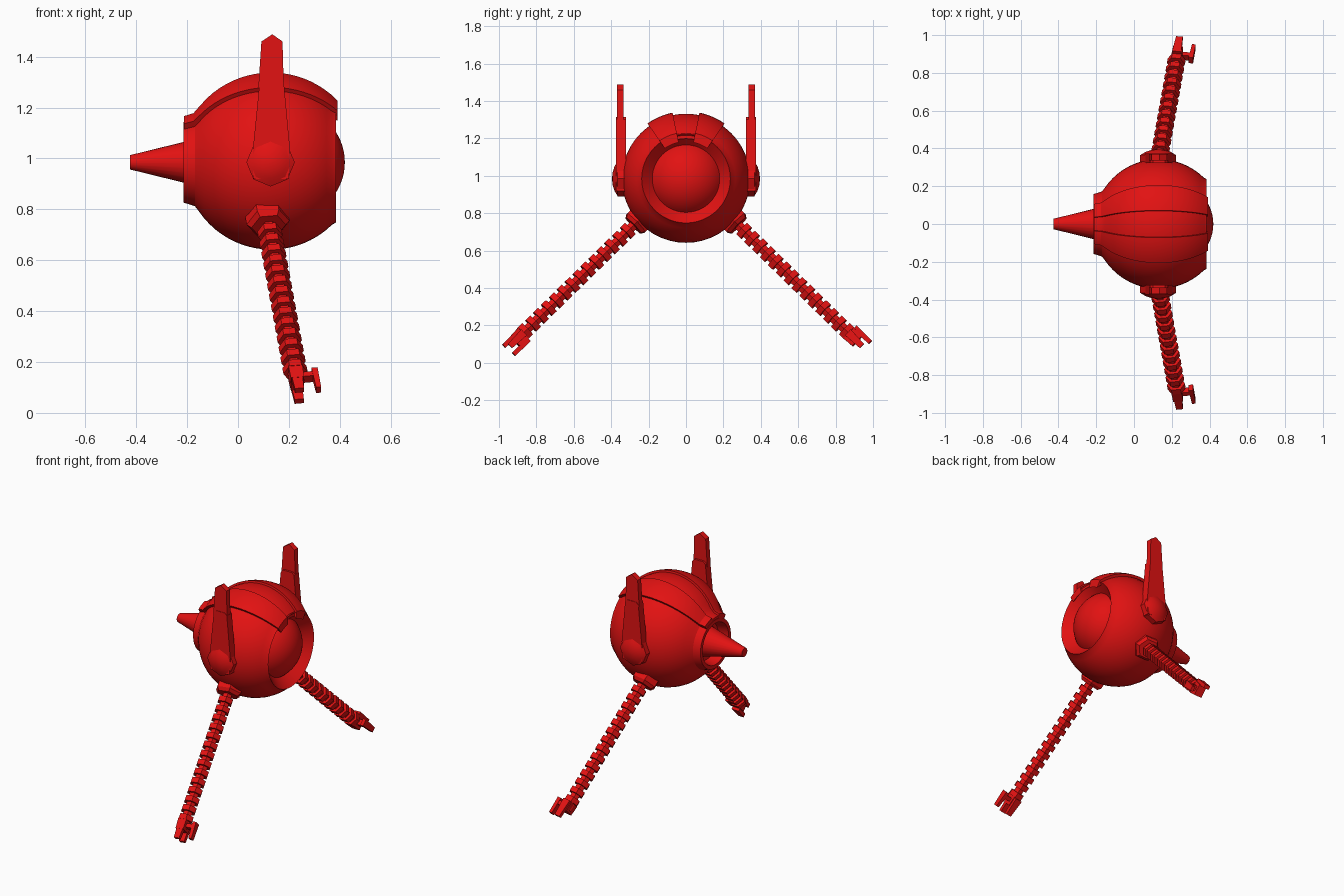
import bpy, bmesh, math
from mathutils import Vector

if "Cube" in bpy.data.objects:
    bpy.data.objects.remove(bpy.data.objects["Cube"])

red = bpy.data.materials.new("red")
red.diffuse_color = (0.76, 0.006, 0.006, 1)
red.use_nodes = True
red.node_tree.nodes["Principled BSDF"].inputs["Base Color"].default_value = red.diffuse_color
CX, CZ, R = 0.13, 0.985, 0.343


def finish(name, bm, smooth=True):
    bmesh.ops.remove_doubles(bm, verts=bm.verts, dist=1e-5)
    bmesh.ops.recalc_face_normals(bm, faces=bm.faces)
    me = bpy.data.meshes.new(name)
    bm.to_mesh(me)
    bm.free()
    me.materials.append(red)
    ob = bpy.data.objects.new(name, me)
    bpy.context.collection.objects.link(ob)
    if smooth:
        bpy.ops.object.select_all(action='DESELECT')
        ob.select_set(True)
        bpy.context.view_layer.objects.active = ob
        bpy.ops.object.shade_smooth_by_angle(angle=math.radians(30))
    return ob


def loft(bm, rings, closed=True, caps=True):
    """Skin a list of equal-length point rings."""
    rows = [[bm.verts.new(p) for p in ring] for ring in rings]
    n = len(rows[0])
    for a, b in zip(rows, rows[1:]):
        for i in range(n if closed else n - 1):
            j = (i + 1) % n
            bm.faces.new((a[i], a[j], b[j], b[i]))
    if caps:
        bm.faces.new(rows[0])
        bm.faces.new(rows[-1])


def lathe(name, profile, a0=0, a1=360, seg=48, sector=False):
    """Spin (x, radius) points about the body's x axis; angles start at the top."""
    bm = bmesh.new()
    rings = []
    for k in range(seg + 1):
        a = math.radians(a0 + (a1 - a0) * k / seg)
        rings.append([(x, r * math.sin(a), CZ + r * math.cos(a)) for x, r in profile])
    loft(bm, rings, closed=sector, caps=sector)
    bmesh.ops.dissolve_degenerate(bm, dist=1e-5, edges=bm.edges)
    return finish(name, bm)


def arc(x0, x1, rad, n=20):
    pts = []
    for i in range(n + 1):
        x = x0 + (x1 - x0) * i / n
        pts.append((x, math.sqrt(rad * rad - (x - CX) ** 2)))
    return pts


# Round body with a rear collar and a dished front rim
lathe("body", [(-0.15, 0), (-0.15, 0.12), (-0.215, 0.135), (-0.215, 0.158), (-0.17, 0.172)]
      + arc(-0.155, 0.37, R, 24) + [(0.385, 0.237), (0.325, 0.18), (0.325, 0)])

# Domed eye
RE = 0.22
lathe("eye", [(0.42 - RE + RE * math.cos(t), RE * math.sin(t))
              for t in [math.radians(57 * i / 10) for i in range(11)]])

# Rear nozzle
lathe("nozzle", [(-0.425, 0), (-0.425, 0.028), (-0.14, 0.098), (-0.14, 0)], seg=24)


# Raised shell plates along the top
def plate(name, a0, a1, t):
    outer = [(-0.213, 0.168 + t), (-0.175, 0.18 + t)] + arc(-0.15, 0.375 + t, R + t)
    inner = arc(0.375 + t, -0.15, R - 0.015) + [(-0.175, 0.16), (-0.213, 0.15)]
    lathe(name, outer + inner, a0, a1, 8, True)


plate("centre_plate", -11.5, 11.5, 0.004)
plate("side_plate_right", 11.5, 35, 0.017)
plate("side_plate_left", -35, -11.5, 0.017)


def prism(name, outline, y0, y1, s):
    bm = bmesh.new()
    loft(bm, [[(x, s * y, z) for x, z in outline] for y in (y0, y1)])
    return finish(name, bm, False)


def bar(bm, frame, sections, sides=6, rot=0):
    """Many-sided solid along the frame's axis; sections are (distance, half u, half v, u, v)."""
    o, eu, ev, ed = frame
    rings = []
    for w, ru, rv, cu, cv in sections:
        ring = []
        for i in range(sides):
            a = 2 * math.pi * i / sides + rot
            ring.append(o + ed * w + eu * (cu + ru * math.cos(a)) + ev * (cv + rv * math.sin(a)))
        rings.append(ring)
    loft(bm, rings)


Q = math.pi / 4
K = math.sqrt(2)
for s, side in ((-1, "left"), (1, "right")):
    # Upright ear: lower fin, upper blade and hinge cap
    prism("ear_fin_" + side, [(0.06, 0.92), (0.2, 0.92), (0.205, 1.03), (0.18, 1.3),
                              (0.165, 1.315), (0.1, 1.315), (0.085, 1.3), (0.058, 1.03)],
          0.322, 0.373, s)
    prism("ear_blade_" + side, [(0.08, 1.28), (0.18, 1.28), (0.175, 1.46),
                                (0.135, 1.488), (0.092, 1.46)], 0.335, 0.37, s)
    bm = bmesh.new()
    rings = []
    for y, r in ((0.30, 0.095), (0.365, 0.095), (0.382, 0.066), (0.392, 0.035), (0.395, 0.008)):
        rings.append([(0.128 + r * math.cos(k * Q), s * y, 0.985 + r * math.sin(k * Q))
                      for k in range(8)])
    loft(bm, rings)
    finish("ear_hinge_" + side, bm)

    # Limb frame: u across, v upper side, d along the limb
    start, end = Vector((0.115, s * 0.25, 0.765)), Vector((0.232, s * 0.905, 0.125))
    d = (end - start).normalized()
    u = Vector((1, 0, 0))
    u = (u - d * u.dot(d)).normalized()
    v = d.cross(u)
    if v.z < 0:
        v = -v
    f = (start, u, v, d)
    length = (end - start).length

    # Six-sided socket
    bm = bmesh.new()
    bar(bm, f, [(-0.04, 0.085, 0.08, 0, 0), (0.025, 0.085, 0.08, 0, 0), (0.045, 0.068, 0.064, 0, 0)])
    finish("limb_socket_" + side, bm, False)

    # Ribbed limb: thin core with repeated collars
    bm = bmesh.new()
    bar(bm, f, [(0, 0.03, 0.028, 0, 0), (length, 0.03, 0.028, 0, 0)])
    count = 14
    for i in range(count):
        w = 0.07 + (length - 0.09) * i / count
        bar(bm, f, [(w, 0.048, 0.048, 0, 0), (w + 0.033, 0.048, 0.048, 0, 0)])
    finish("limb_" + side, bm, False)

    # Claw: palm with prongs
    bm = bmesh.new()
    L = length
    bar(bm, f, [(L - 0.05, 0.028 * K, 0.04 * K, 0, 0), (L + 0.015, 0.026 * K, 0.036 * K, 0, 0)], 4, Q)
    prongs = [(0, 0.045, 0.068)]
    if s < 0:
        prongs = [(0, -0.045, 0.068), (0, 0.022, 0.075)]
    for cu, cv, tip in prongs:
        bar(bm, f, [(L - 0.045, 0.024 * K, 0.014 * K, cu, cv),
                    (L + tip, 0.018 * K, 0.012 * K, cu, cv)], 4, Q)
    # Side hook
    bar(bm, f, [(L - 0.03, 0.035 * K, 0.018 * K, 0.05, 0), (L - 0.005, 0.035 * K, 0.018 * K, 0.05, 0)], 4, Q)
    bar(bm, f, [(L - 0.045, 0.012 * K, 0.022 * K, 0.075, 0), (L + 0.06, 0.01 * K, 0.016 * K, 0.078, 0)], 4, Q)
    finish("claw_" + side, bm, False)
